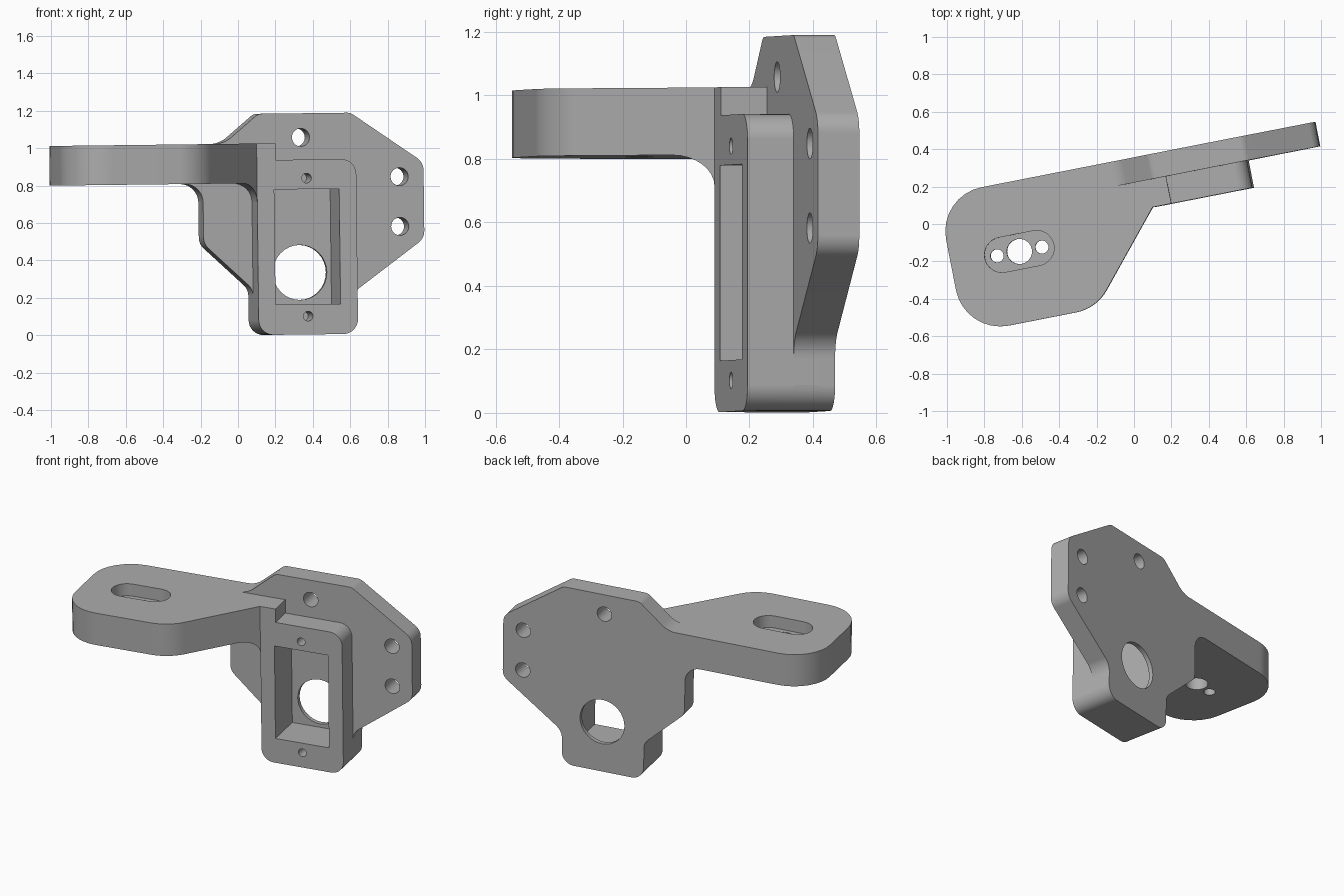
import bpy, bmesh, math
from mathutils import Matrix, Vector

if "Cube" in bpy.data.objects:
    bpy.data.objects.remove(bpy.data.objects["Cube"], do_unlink=True)

grey = bpy.data.materials.new("plain_grey")
grey.use_nodes = True
grey.diffuse_color = (0.42, 0.42, 0.42, 1)
grey.node_tree.nodes["Principled BSDF"].inputs["Base Color"].default_value = grey.diffuse_color


def rounded(corners, steps=8):
    """Outline from (a, b, radius) corners, each rounded by an arc."""
    out = []
    for i, (a, b, r) in enumerate(corners):
        p = Vector((a, b))
        if not r:
            out.append(p)
            continue
        d0 = (Vector(corners[i - 1][:2]) - p).normalized()
        d1 = (Vector(corners[(i + 1) % len(corners)][:2]) - p).normalized()
        half = d0.angle(d1) / 2
        mid = (d0 + d1).normalized()
        centre = p + mid * (r / math.sin(half))
        start = p + d0 * (r / math.tan(half)) - centre
        end = p + d1 * (r / math.tan(half)) - centre
        sweep = start.angle_signed(end)
        for k in range(steps + 1):
            t = -sweep * k / steps
            out.append(centre + Matrix.Rotation(t, 2) @ start)
    return out


def box_outline(a0, a1, b0, b1, r=0):
    return rounded([(a0, b0, r), (a1, b0, r), (a1, b1, r), (a0, b1, r)])


def circle(a, b, r):
    return box_outline(a - r, a + r, b - r, b + r, r)


def prism(name, outline, lo, hi, upright=False):
    """Extrude an outline upwards (plan shapes) or front to back (upright shapes)."""
    def place(p, h):
        return (p.x, h, p.y) if upright else (p.x, p.y, h)
    bm = bmesh.new()
    face = bm.faces.new([bm.verts.new(place(p, lo)) for p in outline])
    side = bmesh.ops.extrude_face_region(bm, geom=[face])
    shift = Vector(place(Vector((0, 0)), hi - lo))
    bmesh.ops.translate(bm, vec=shift, verts=[g for g in side["geom"] if isinstance(g, bmesh.types.BMVert)])
    bmesh.ops.remove_doubles(bm, verts=bm.verts, dist=1e-5)
    bmesh.ops.recalc_face_normals(bm, faces=bm.faces)
    mesh = bpy.data.meshes.new(name)
    bm.to_mesh(mesh)
    bm.free()
    mesh.materials.append(grey)
    obj = bpy.data.objects.new(name, mesh)
    bpy.context.collection.objects.link(obj)
    return obj


def combine(target, other, operation):
    mod = target.modifiers.new(operation, 'BOOLEAN')
    mod.operation, mod.object, mod.solver = operation, other, 'EXACT'
    bpy.context.view_layer.objects.active = target
    bpy.ops.object.modifier_apply(modifier=mod.name)
    bpy.data.objects.remove(other, do_unlink=True)


LEFT, RIGHT, FRONT, BACK = 0.12, 0.661, 0.068, 0.349
ARM_LOW, ARM_TOP, MID = 0.812, 1.024, 0.39

# Horizontal arm: plan shape trimmed by a side profile with a filleted underside
bracket = prism("bracket", rounded([
    (-0.997, BACK, 0.24), (-0.997, -0.405, 0.24), (-0.28, -0.405, 0.24),
    (LEFT, FRONT, 0), (0.222, FRONT, 0), (0.222, BACK, 0)]), 0.5, ARM_TOP)
profile = prism("arm_profile", rounded([
    (-1.2, 1.2, 0), (0.4, 1.2, 0), (0.4, 0.68, 0), (LEFT, 0.68, 0),
    (LEFT, ARM_LOW, 0.1), (-1.2, ARM_LOW, 0)]), -1, 1, True)
combine(bracket, profile, 'INTERSECT')

# Mounting plate at the back
plate = prism("mounting_plate", rounded([
    (LEFT, 0, 0.08), (LEFT, 0.245, 0.08), (-0.146, 0.49, 0.08), (-0.146, ARM_LOW, 0.1),
    (-0.3, ARM_LOW, 0), (-0.3, ARM_TOP, 0), (-0.03, ARM_TOP, 0.15), (0.16, 1.183, 0.06),
    (0.662, 1.183, 0.06), (1.057, 0.913, 0.08), (1.057, 0.507, 0.08),
    (RIGHT, 0.217, 0.1), (RIGHT, 0, 0.08)]), 0.216, BACK, True)
combine(bracket, plate, 'UNION')

# Housing in front of the plate
housing = prism("housing", rounded([
    (LEFT, 0, 0.08), (RIGHT, 0, 0.08), (RIGHT, 0.935, 0.08), (LEFT, 0.935, 0)]),
    FRONT, 0.3, True)
combine(bracket, housing, 'UNION')

# Housing cavity, shaft hole and screw holes
cuts = [prism("cavity", box_outline(0.213, 0.567, 0.162, 0.777), -0.1, 0.32, True),
        prism("shaft_hole", circle(0.397, 0.332, 0.147), 0.25, 0.5, True)]
for z in (0.098, 0.836):
    cuts.append(prism("screw_hole", circle(MID, z, 0.026), -0.1, 0.2, True))
for u, z in ((MID, 1.054), (0.925, 0.838), (0.925, 0.572)):
    cuts.append(prism("plate_hole", circle(u, z, 0.048), 0.1, 0.5, True))

# Slotted recess and through holes in the arm
SU, SV = -0.625, -0.027
cuts.append(prism("slot", box_outline(SU - 0.188, SU + 0.188, SV - 0.094, SV + 0.094, 0.094),
                  ARM_TOP - 0.08, 1.2))
for offset, r in ((-0.122, 0.035), (0, 0.067), (0.122, 0.035)):
    cuts.append(prism("arm_hole", circle(SU + offset, SV, r), 0.7, 1.2))
for cutter in cuts:
    combine(bracket, cutter, 'DIFFERENCE')

# Turn the finished part, with its very slight tilt
bracket.data.transform(Matrix.Translation((0.007, 0, 0)) @ Matrix.Rotation(-0.012, 4, 'Y')
                       @ Matrix.Rotation(math.radians(11.1), 4, 'Z'))

# Smooth curves, crisp edges and flat broad faces
bpy.ops.object.select_all(action='DESELECT')
bracket.select_set(True)
bpy.context.view_layer.objects.active = bracket
bpy.ops.object.shade_smooth_by_angle(angle=math.radians(30))
weighted = bracket.modifiers.new("even_normals", 'WEIGHTED_NORMAL')
weighted.keep_sharp = True
